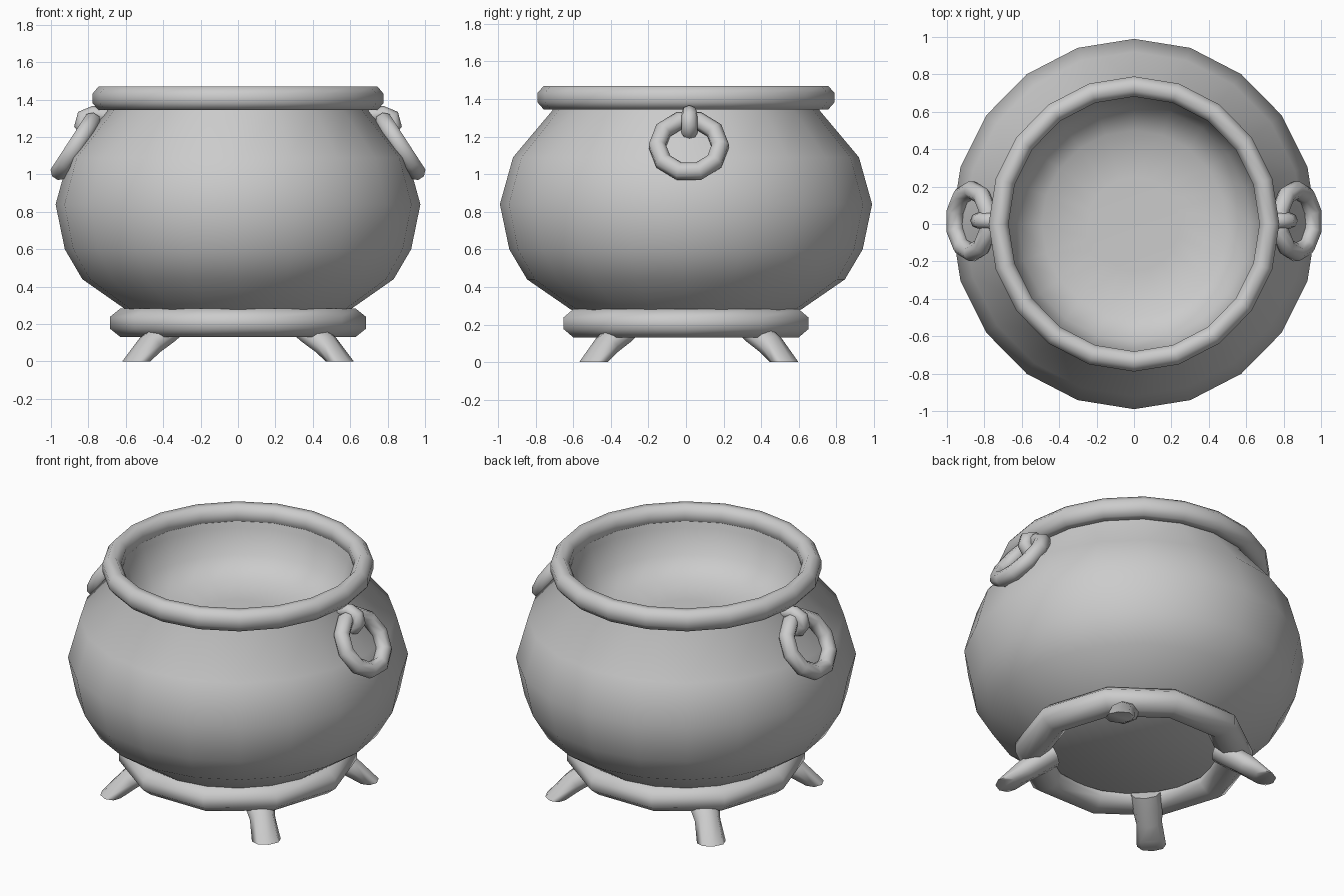
import bpy, bmesh, math
from math import sin, cos, pi, radians
from mathutils import Vector, Matrix

if "Cube" in bpy.data.objects:
    bpy.data.objects.remove(bpy.data.objects["Cube"])


def finish(name, bm, matrix=Matrix.Identity(4), sharp=70):
    """Turn a bmesh into a smooth shaded object."""
    bmesh.ops.transform(bm, matrix=matrix, verts=bm.verts)
    bmesh.ops.remove_doubles(bm, verts=bm.verts, dist=1e-4)
    bmesh.ops.recalc_face_normals(bm, faces=bm.faces)
    mesh = bpy.data.meshes.new(name)
    bm.to_mesh(mesh)
    bm.free()
    mesh.polygons.foreach_set("use_smooth", [True] * len(mesh.polygons))
    mesh.set_sharp_from_angle(angle=radians(sharp))
    ob = bpy.data.objects.new(name, mesh)
    bpy.context.collection.objects.link(ob)
    return ob


def skin(rings, closed_path, cap):
    """Bridge equal loops of points; loops themselves are closed."""
    bm = bmesh.new()
    vs = [[bm.verts.new(p) for p in ring] for ring in rings]
    n = len(vs[0])
    for i in range(len(vs) if closed_path else len(vs) - 1):
        a, b = vs[i], vs[(i + 1) % len(vs)]
        for j in range(n):
            k = (j + 1) % n
            bm.faces.new((a[j], a[k], b[k], b[j]))
    if cap:
        bm.faces.new(vs[0])
        bm.faces.new(vs[-1])
    return bm


def lathe(profile, segs, closed=False):
    rings = [[(r * cos(2 * pi * j / segs), r * sin(2 * pi * j / segs), z)
              for j in range(segs)] for r, z in profile]
    return skin(rings, closed, not closed)


def oval(r, z, a, b, n):
    """Cross-section of a ring: n-sided oval around (r, z)."""
    return [(r + a * cos(2 * pi * (i + .5) / n) / cos(pi / n),
             z + b * sin(2 * pi * (i + .5) / n) / cos(pi / n)) for i in range(n)]


def tube(path, n, flat_end=False):
    """Tube in the xz plane; path items are (x, z, half width, half thickness)."""
    rings = []
    for i, (x, z, w, t) in enumerate(path):
        p, q = path[max(i - 1, 0)], path[min(i + 1, len(path) - 1)]
        d = Vector((q[0] - p[0], 0, q[1] - p[1])).normalized()
        nrm = Vector((-d.z, 0, d.x))
        ring = []
        for j in range(n):
            a = 2 * pi * j / n
            v = Vector((x, 0, z)) + nrm * t * sin(a) + Vector((0, w * cos(a), 0))
            v.z = 0 if flat_end and i == len(path) - 1 else max(v.z, 0)
            ring.append(v)
        rings.append(ring)
    return skin(rings, False, True)


squash = Matrix.Diagonal((.985, 1, 1, 1))

# Pot belly, with the bowl inside as the continuation of the profile
finish("pot_body", lathe([
    (.48, .20), (.62, .285), (.845, .44), (.94, .60), (.99, .84), (.92, 1.09),
    (.71, 1.34), (.71, 1.41), (.69, 1.41), (.675, 1.34), (.63, 1.19), (.50, 1.09),
    (.25, 1.08)], 20), squash)

# Rolled rim and coarse base ring
finish("rim", lathe(oval(.735, 1.407, .054, .0625, 8), 20, True), squash)
finish("base_ring", lathe(oval(.592, .207, .093, .075, 8), 10, True))

# Four splayed feet on the diagonals
leg = [(.47, .19, .085, .06), (.54, .15, .09, .065), (.64, .09, .075, .065),
       (.745, 0, .085, .10)]
for name, ang in (("back_right_leg", 43), ("back_left_leg", 137),
                  ("front_left_leg", 223), ("front_right_leg", 317)):
    finish(name, tube(leg, 8, True),
           Matrix.Translation((0, .015, 0)) @ Matrix.Rotation(radians(ang), 4, 'Z'))

# Handle lugs and hanging rings on both sides
lug = [(.68, 1.31, .043, .042), (.775, 1.325, .043, .042), (.825, 1.305, .043, .042),
       (.835, 1.265, .043, .042), (.81, 1.23, .043, .04), (.74, 1.19, .043, .04)]
t = radians(33)
hang = Matrix(((0, -sin(t), cos(t), .868), (1, 0, 0, .015),
               (0, cos(t), sin(t), 1.15), (0, 0, 0, 1)))
for side, s in (("right", 1), ("left", -1)):
    flip = Matrix.Diagonal((s, 1, 1, 1))
    finish(side + "_lug", tube(lug, 8), flip @ Matrix.Translation((0, .018, 0)))
    finish(side + "_handle_ring", lathe(oval(.168, 0, .045, .045, 8), 10, True),
           flip @ hang)
